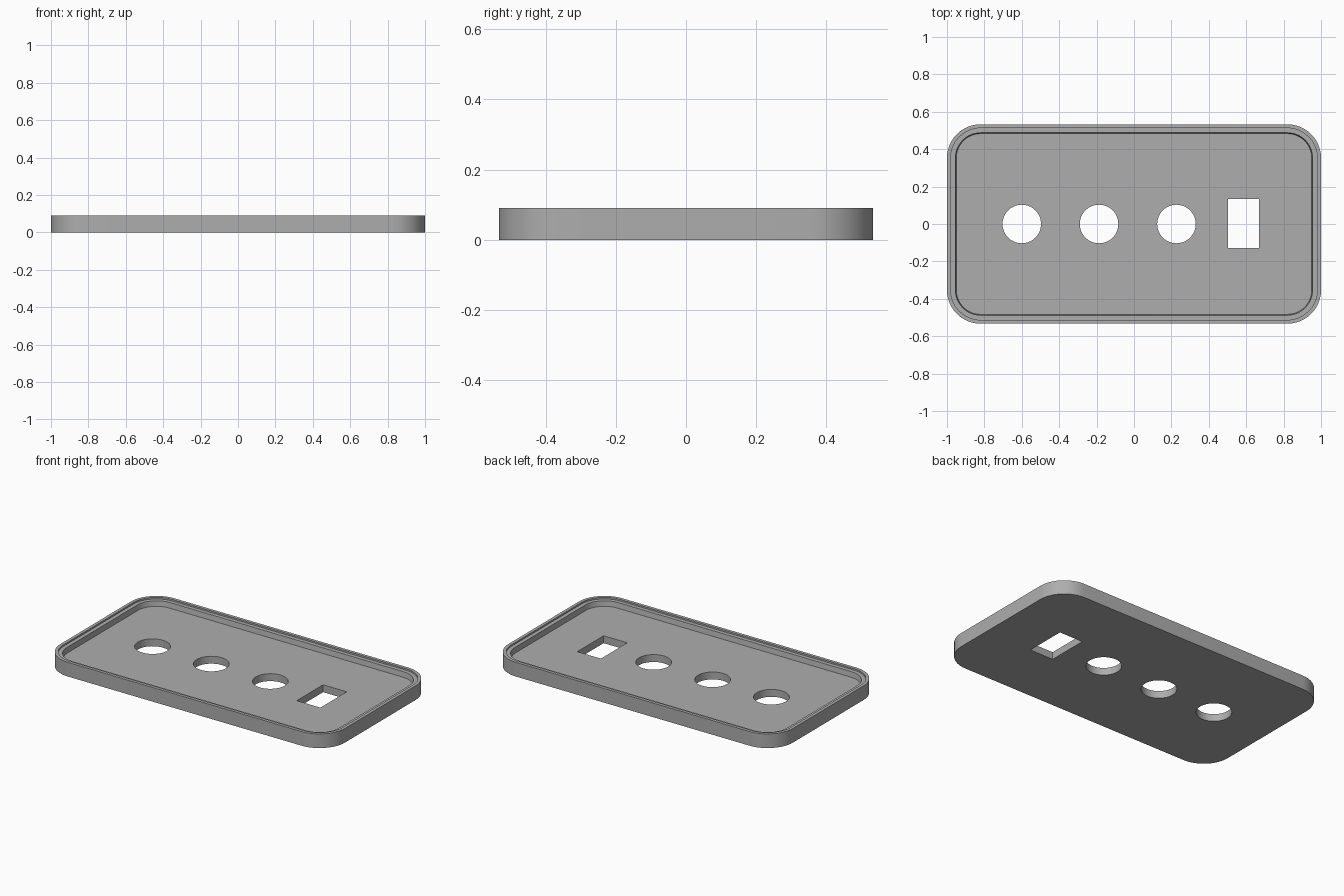
import bpy
import bmesh
from math import cos, sin, pi

cube = bpy.data.objects.get("Cube")
if cube:
    bpy.data.objects.remove(cube, do_unlink=True)

HALF_X, HALF_Y, CORNER = 1.0, 0.533, 0.18
HEIGHT, LEDGE, FLOOR = 0.09, 0.08, 0.047

grey = bpy.data.materials.new("plain grey")
grey.use_nodes = True
grey.diffuse_color = (0.42, 0.42, 0.42, 1)
grey.node_tree.nodes["Principled BSDF"].inputs["Base Color"].default_value = (0.42, 0.42, 0.42, 1)


def rounded_ring(bm, inset, z, steps=12):
    """Rounded rectangle of vertices, inset from the outer edge."""
    r = CORNER - inset
    ring = []
    for i, (sx, sy) in enumerate([(1, 1), (-1, 1), (-1, -1), (1, -1)]):
        for k in range(steps + 1):
            a = (i + k / steps) * pi / 2
            ring.append(bm.verts.new((sx * (HALF_X - CORNER) + r * cos(a),
                                      sy * (HALF_Y - CORNER) + r * sin(a), z)))
    return ring


# Tray: nested rings from the base, up the wall, down the stepped rim to the floor
bm = bmesh.new()
profile = [(0, 0), (0, HEIGHT), (0.02, HEIGHT), (0.02, LEDGE),
           (0.045, LEDGE), (0.05, FLOOR)]
rings = [rounded_ring(bm, inset, z) for inset, z in profile]
for low, high in zip(rings, rings[1:]):
    for i in range(len(low)):
        j = (i + 1) % len(low)
        bm.faces.new((low[i], low[j], high[j], high[i]))
bm.faces.new(reversed(rings[0]))
bm.faces.new(rings[-1])
mesh = bpy.data.meshes.new("tray")
bm.to_mesh(mesh)
bm.free()
mesh.materials.append(grey)
tray = bpy.data.objects.new("tray", mesh)
bpy.context.collection.objects.link(tray)

# Cutters: three round holes and one rectangular slot
cutters = []
for x in (-0.6, -0.187, 0.227):
    bpy.ops.mesh.primitive_cylinder_add(vertices=48, radius=0.103, depth=0.4, location=(x, 0, 0))
    bpy.context.object.name = "round_hole_cutter"
    cutters.append(bpy.context.object)
bpy.ops.mesh.primitive_cube_add(size=1, location=(0.586, 0.003, 0))
bpy.context.object.name = "slot_cutter"
bpy.context.object.scale = (0.166, 0.264, 0.4)
cutters.append(bpy.context.object)

bpy.context.view_layer.objects.active = tray
for cutter in cutters:
    cutter.data.materials.append(grey)
    cutter.hide_render = True
    cut = tray.modifiers.new("cut", 'BOOLEAN')
    cut.operation, cut.solver, cut.object = 'DIFFERENCE', 'EXACT', cutter
    bpy.ops.object.modifier_apply(modifier=cut.name)
for cutter in cutters:
    bpy.data.objects.remove(cutter, do_unlink=True)

# Smooth corners with sharp edges kept
bpy.ops.object.select_all(action='DESELECT')
tray.select_set(True)
bpy.ops.object.shade_smooth_by_angle()
